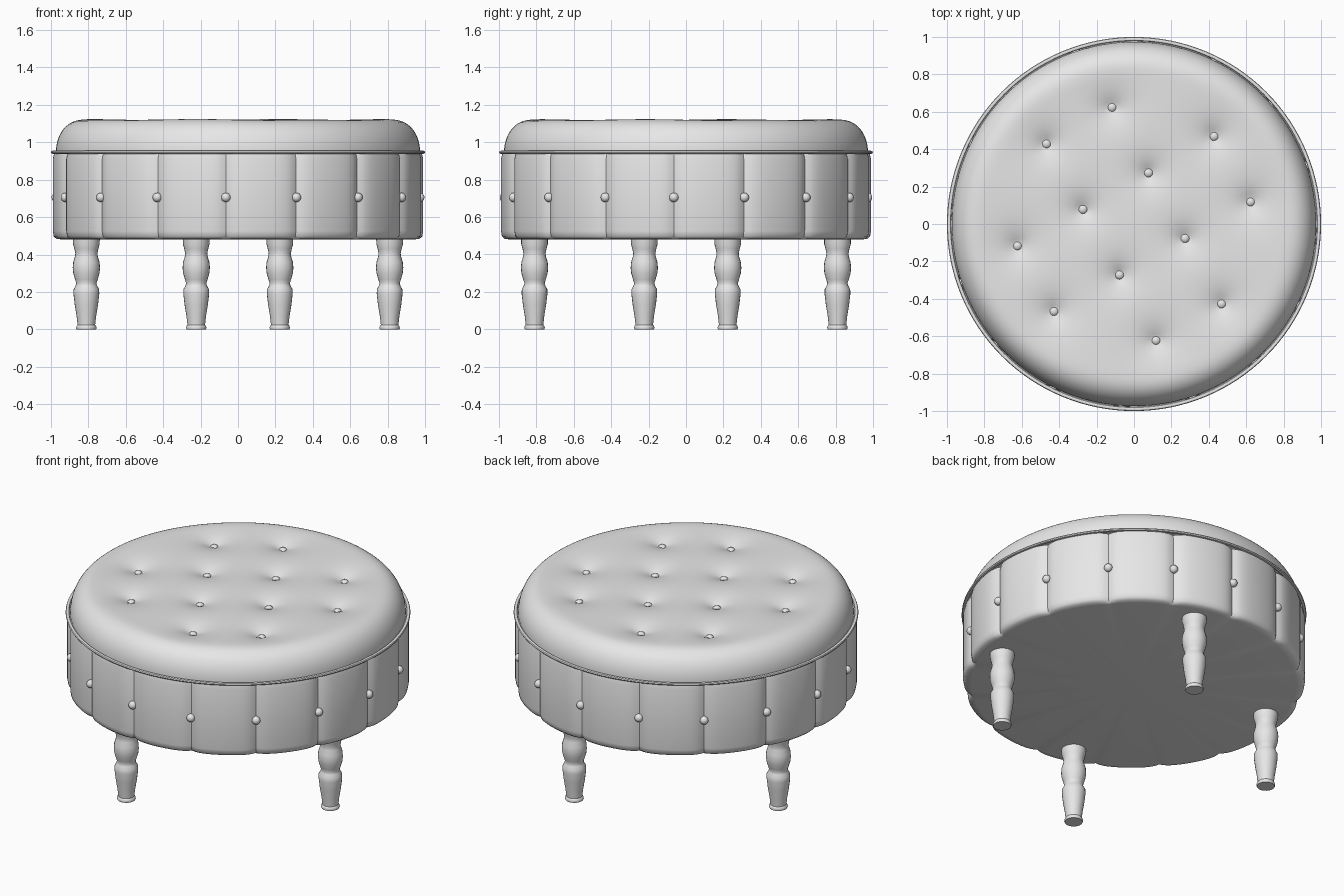
import bpy, bmesh
from math import sin, cos, pi, exp, hypot, radians

cube = bpy.data.objects.get("Cube")
if cube:
    bpy.data.objects.remove(cube)

grey = bpy.data.materials.new("light_grey")
grey.use_nodes = True
COLOR = (0.8, 0.8, 0.8, 1)
grey.diffuse_color = COLOR
grey.node_tree.nodes["Principled BSDF"].inputs["Base Color"].default_value = COLOR
parts = []


def finish(name, bm, location=(0, 0, 0)):
    bmesh.ops.remove_doubles(bm, verts=bm.verts, dist=1e-5)
    bmesh.ops.recalc_face_normals(bm, faces=bm.faces)
    mesh = bpy.data.meshes.new(name)
    bm.to_mesh(mesh)
    bm.free()
    mesh.materials.append(grey)
    obj = bpy.data.objects.new(name, mesh)
    obj.location = location
    bpy.context.collection.objects.link(obj)
    parts.append(obj)
    return obj


def lathe(name, profile, segments, shape=None, location=(0, 0, 0), start=0):
    """Revolve (radius, z) points; shape(r, z, angle) may adjust each point."""
    bm = bmesh.new()
    rings = []
    for r, z in profile:
        ring = []
        for i in range(segments):
            a = start + 2 * pi * i / segments
            rr, zz = shape(r, z, a) if shape else (r, z)
            ring.append(bm.verts.new((rr * cos(a), rr * sin(a), zz)))
        rings.append(ring)
    for low, high in zip(rings, rings[1:]):
        for i in range(segments):
            j = (i + 1) % segments
            bm.faces.new((low[i], low[j], high[j], high[i]))
    return finish(name, bm, location)


# Layout: sixteen side panels, tuft buttons on a turned square lattice
PANELS = 16
PANEL = 2 * pi / PANELS
FIRST = radians(-93.8)
U, V = (0.35, 0.195), (-0.195, 0.35)
tufts = []
for i in range(-3, 5):
    for j in range(-3, 5):
        m, n = i - 0.5, j - 0.5
        if abs(m) + abs(n) < 2.5 and max(abs(m), abs(n)) < 2:
            tufts.append((m * U[0] + n * V[0], m * U[1] + n * V[1]))


# Upholstered drum with a vertical crease at every panel seam
def crease(r, z, a):
    if r < 0.96:
        return r, z
    t = ((a - FIRST) / PANEL) % 1
    return r - 0.028 * exp(-min(t, 1 - t) / 0.1), z


drum_profile = [(0, 0.48), (0.94, 0.48), (0.973, 0.484), (0.987, 0.497),
                (0.992, 0.525), (0.992, 0.7), (0.992, 0.91), (0.985, 0.94), (0.9, 0.95)]
lathe("drum", drum_profile, PANELS * 16, crease, start=FIRST)


# Tufted cushion
def dimple(r, z, a):
    x, y = r * cos(a), r * sin(a)
    sink = sum(exp(-hypot(x - p, y - q) / 0.085) for p, q in tufts)
    return r, z - 0.06 * min(sink, 1.1) * min(1, max(0, (0.98 - r) / 0.15))


cushion_profile = [(0.8 * i / 40, 1.125) for i in range(40)]
for i in range(15):
    a = pi / 2 * (1 - i / 14)
    cushion_profile.append((0.8 + 0.173 * max(cos(a), 0) ** 0.8, 0.945 + 0.18 * sin(a)))
lathe("cushion", cushion_profile, 144, dimple)

# Piping around the seam
piping = [(0.988 + 0.011 * cos(pi * i / 4), 0.946 + 0.009 * sin(pi * i / 4)) for i in range(9)]
lathe("piping", piping, 128)


# Buttons
def button(name, location, flat):
    bm = bmesh.new()
    bmesh.ops.create_uvsphere(bm, u_segments=16, v_segments=10, radius=0.025)
    bmesh.ops.scale(bm, vec=(1, 1, flat), verts=bm.verts)
    finish(name, bm, location)


for x, y in tufts:
    button("top_button", (x, y, 1.07), 0.75)
for i in range(PANELS):
    a = FIRST + i * PANEL
    button("side_button", (0.973 * cos(a), 0.973 * sin(a), 0.705), 1)

# Turned legs
leg_profile = [(0, 0), (0.052, 0), (0.055, 0.008), (0.052, 0.018), (0.047, 0.024),
               (0.052, 0.07), (0.062, 0.13), (0.069, 0.19), (0.068, 0.215), (0.058, 0.232),
               (0.054, 0.246), (0.06, 0.265), (0.07, 0.3), (0.073, 0.33), (0.07, 0.36),
               (0.061, 0.39), (0.059, 0.405), (0.064, 0.43), (0.071, 0.455), (0.072, 0.5)]
for i in range(4):
    a = radians(-15.4) + i * pi / 2
    lathe("leg", leg_profile, 24, location=(0.84 * cos(a), 0.84 * sin(a), 0))

# Smooth shading with sharp seams kept
bpy.ops.object.select_all(action='DESELECT')
for obj in parts:
    obj.select_set(True)
bpy.context.view_layer.objects.active = parts[0]
bpy.ops.object.shade_smooth_by_angle(angle=radians(40))
